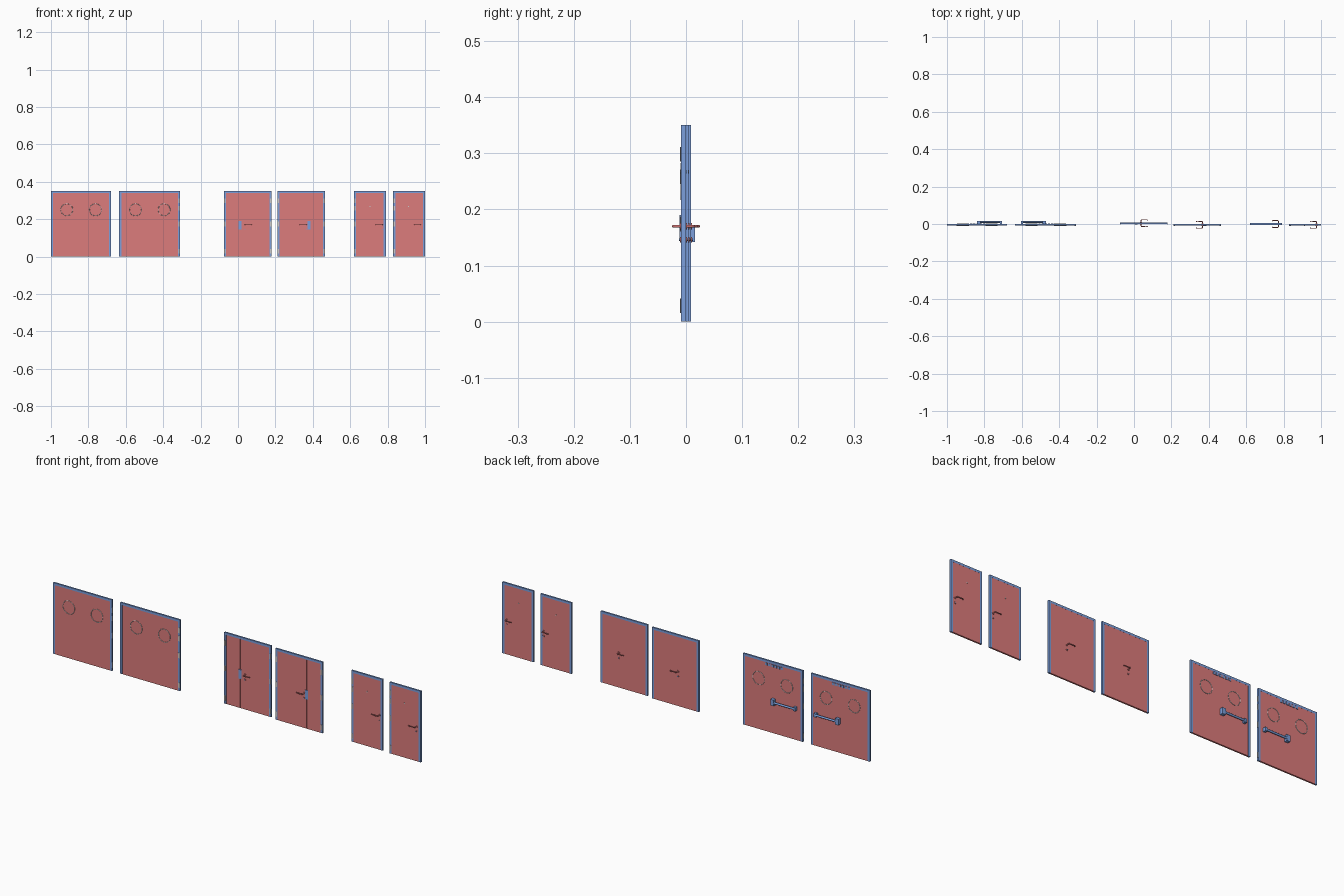
import bpy, math
from mathutils import Vector

if "Cube" in bpy.data.objects:
    bpy.data.objects.remove(bpy.data.objects["Cube"])


def material(name, rgb):
    m = bpy.data.materials.new(name)
    m.diffuse_color = (*rgb, 1)
    m.use_nodes = True
    m.node_tree.nodes["Principled BSDF"].inputs["Base Color"].default_value = m.diffuse_color
    return m


RED = material("red_panel", (0.72, 0.2, 0.2))
BLUE = material("blue_trim", (0.2, 0.35, 0.72))
H = 0.35      # door height
T = 0.0085    # door thickness
W = 0.011     # trim width


def finish(name, mat, smooth=False):
    o = bpy.context.object
    o.name = name
    if mat:
        o.data.materials.append(mat)
    if smooth:
        bpy.ops.object.shade_smooth_by_angle(angle=math.radians(40))
    return o


def box(name, x0, x1, y0, y1, z0, z1, mat=None):
    x0, x1 = sorted((x0, x1))
    bpy.ops.mesh.primitive_cube_add(size=1, location=((x0 + x1) / 2, (y0 + y1) / 2, (z0 + z1) / 2))
    bpy.context.object.scale = (x1 - x0, y1 - y0, z1 - z0)
    bpy.ops.object.transform_apply(location=False, rotation=False)
    return finish(name, mat)


def rod(name, a, b, r, mat=None, sides=16):
    a, b = Vector(a), Vector(b)
    bpy.ops.mesh.primitive_cylinder_add(vertices=sides, radius=r, depth=(b - a).length, location=(a + b) / 2)
    bpy.context.object.rotation_euler = (b - a).to_track_quat('Z', 'Y').to_euler()
    return finish(name, mat, True)


def door_leaf(x0, x1, y, split=None):
    # trim strips on the sides and top around a panel; optional seam on the front
    for a, b in ((x0, x0 + W), (x1 - W, x1)):
        box("side_trim", a, b, y, y + T, 0, H, BLUE)
    box("top_trim", x0 + W, x1 - W, y, y + T, H - W, H, BLUE)
    a, b, z = x0 + W, x1 - W, H - W
    e = 0.0003
    if split is None:
        box("door_panel", a, b, y + e, y + T - e, 0, z, RED)
    else:
        m = y + T / 2
        box("rebate_panel", a, b, m, y + T - e, 0, z, RED)
        box("leaf_panel", a, split - 0.001, y + e, m, 0, z, RED)
        box("leaf_panel", split + 0.001, b, y + e, m, 0, z, RED)


def hinges(x, inward, y, heights):
    # plate on the door face, with a knuckle beside it
    for z in heights:
        box("hinge_plate", x, x + inward * 0.009, y - 0.001, y, z - 0.013, z + 0.013)
        rod("hinge_knuckle", (x + inward * 0.002, y - 0.0008, z - 0.013),
            (x + inward * 0.002, y - 0.0008, z + 0.013), 0.0016, None, 10)


def lever_set(x, d, y):
    # spindle, rosettes, bent levers and key cylinder on both faces
    z = 0.17
    c = y + T / 2
    for s in (-1, 1):
        f = c + s * T / 2
        g = c + s * 0.0185
        rod("handle_rosette", (x, f, z), (x, f + s * 0.002, z), 0.006, RED)
        curve = bpy.data.curves.new("lever_handle", 'CURVE')
        curve.dimensions = '3D'
        curve.bevel_depth = 0.0024
        curve.bevel_resolution = 2
        curve.use_fill_caps = True
        sp = curve.splines.new('POLY')
        pts = [(x, f, z), (x, g - s * 0.004, z), (x + d * 0.0015, g - s * 0.0012, z),
               (x + d * 0.005, g, z), (x + d * 0.031, g, z), (x + d * 0.034, g - s * 0.004, z)]
        sp.points.add(len(pts) - 1)
        for p, q in zip(sp.points, pts):
            p.co = (*q, 1)
        curve.materials.append(RED)
        o = bpy.data.objects.new("lever_handle", curve)
        bpy.context.collection.objects.link(o)
        rod("key_rosette", (x, f, z - 0.024), (x, f + s * 0.002, z - 0.024), 0.005, RED)
        rod("key_cylinder", (x, f, z - 0.024), (x, f + s * 0.004, z - 0.024), 0.002, BLUE)


# Wide doors with portholes and push bars
FOUR = (0.298, 0.258, 0.174, 0.028)
for x0, x1, ports, bar_in, bar_out in (
        (-1.0, -0.68, (-0.915, -0.762), -0.705, -0.84),
        (-0.635, -0.31, (-0.548, -0.395), -0.605, -0.47)):
    y = -T
    door_leaf(x0, x1, y)
    for px in ports:
        for s in (y, 0):
            bpy.ops.mesh.primitive_torus_add(location=(px, s, 0.25), rotation=(math.pi / 2, 0, 0),
                                             major_radius=0.032, minor_radius=0.0014,
                                             major_segments=40, minor_segments=8)
            finish("porthole_ring", None, True)
    # push bar on the back
    d = 1 if bar_out > bar_in else -1
    rod("push_bar", (bar_in, 0.011, 0.156), (bar_out, 0.011, 0.156), 0.005, BLUE)
    box("push_bar_bracket", bar_in, bar_in + d * 0.012, 0, 0.015, 0.147, 0.165, BLUE)
    box("push_bar_head", bar_out - d * 0.018, bar_out, 0, 0.016, 0.142, 0.172, BLUE)
    # row of small closer plates along the top of the back
    mid = -0.845 if x0 < -0.9 else -0.48
    for i in range(6):
        cx = mid + (i - 2.5) * 0.017
        box("closer_plate", cx - 0.006, cx + 0.006, -0.001, 0.002, 0.325, 0.337, BLUE)
hinges(-0.31, -1, -T, FOUR)
# edge plates between the two wide doors
for x, s in ((-0.68, 1), (-0.635, -1)):
    for z in FOUR:
        box("edge_plate", x, x + s * 0.0012, -T + 0.001, -0.001, z - 0.013, z + 0.013)

# Unequal double doors
for x0, x1, y, split, hx, d in ((-0.075, 0.18, 0.0, 0.012, 0.038, 1),
                                (0.21, 0.465, -T, 0.38, 0.366, -1)):
    door_leaf(x0, x1, y, split)
    lever_set(hx, d, y)
    box("lock_plate", split - 0.008, split + 0.008, y - 0.003, y, 0.145, 0.19, BLUE)
    hinges(x0, 1, y, (0.298, 0.174, 0.028))
    hinges(x1, -1, y, (0.298, 0.174, 0.028))

# Narrow single doors with peepholes
for x0, x1, y, hx, peep in ((0.62, 0.79, -T / 2, 0.772, 0.705),
                            (0.83, 1.0, -T, 0.976, 0.912)):
    door_leaf(x0, x1, y)
    lever_set(hx, -1, y)
    hinges(x0, 1, y, FOUR)
    rod("peephole", (peep, y - 0.001, 0.267), (peep, y + T + 0.001, 0.267), 0.003)
